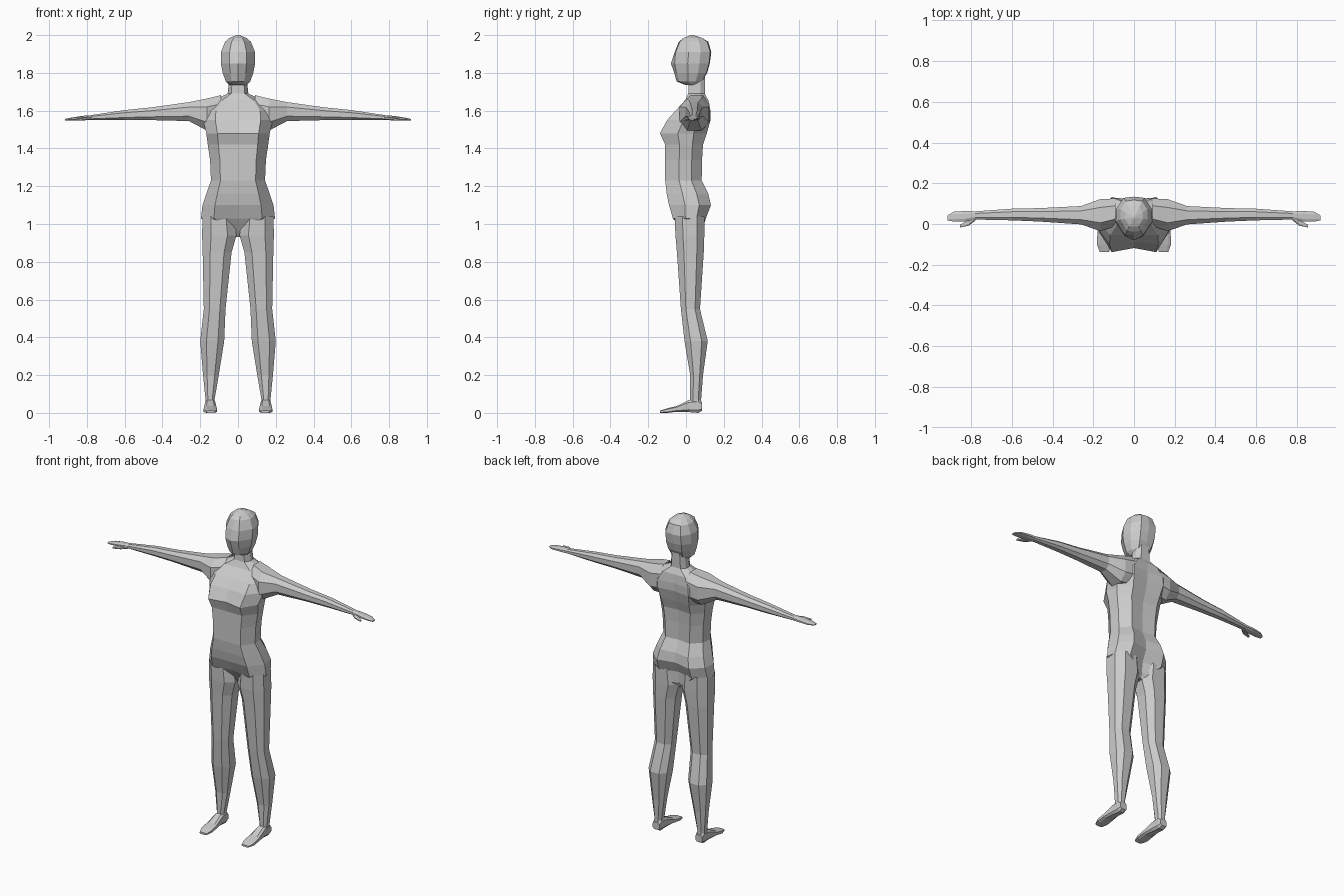
import bpy, bmesh, math

skin = bpy.data.materials.new("plain grey")
skin.diffuse_color = (0.6, 0.6, 0.6, 1)


def loft(name, rings, cap_start=False, cap_end=False, mirror=False):
    """Skin a list of equal-length point rings with flat quads."""
    bm = bmesh.new()
    loops = [[bm.verts.new(p) for p in ring] for ring in rings]
    n = len(loops[0])
    for a, b in zip(loops, loops[1:]):
        for i in range(n):
            j = (i + 1) % n
            bm.faces.new((a[i], a[j], b[j], b[i]))
    if cap_start:
        bm.faces.new(loops[0][::-1])
    if cap_end:
        bm.faces.new(loops[-1])
    bmesh.ops.recalc_face_normals(bm, faces=bm.faces)
    mesh = bpy.data.meshes.new(name)
    bm.to_mesh(mesh)
    bm.free()
    mesh.materials.append(skin)
    obj = bpy.data.objects.new(name, mesh)
    bpy.context.collection.objects.link(obj)
    if mirror:
        obj.modifiers.new("mirror", 'MIRROR').use_mirror_merge = False
    return obj


def body_ring(z, w, yf, yb, dip_f=0.0, dip_b=0.0, panel=0.65):
    """Symmetric ten-point section with optional centre dips."""
    d = yb - yf
    half = [(panel * w, yf), (w, yf + 0.38 * d), (0.95 * w, yf + 0.72 * d), (0.58 * w, yb)]
    pts = [(0, yf + dip_f)] + half + [(0, yb - dip_b)] + [(-x, y) for x, y in half[::-1]]
    return [(x, y, z) for x, y in pts]


def octagon(a0, a1, b0, b1, place, k=0.48):
    """Eight-sided section fitted to a rectangle."""
    ca, cb, ra, rb = (a0 + a1) / 2, (b0 + b1) / 2, (a1 - a0) / 2, (b1 - b0) / 2
    unit = [(k, -1), (1, -k), (1, k), (k, 1), (-k, 1), (-1, k), (-1, -k), (-k, -1)]
    return [place(ca + u * ra, cb + v * rb) for u, v in unit]


# Torso and neck: z, half width, front, back, front dip, back dip
torso = [
    (0.93, 0.03, 0.01, 0.06, 0, 0),
    (0.96, 0.07, -0.01, 0.085, 0, 0.015),
    (1.03, 0.196, -0.07, 0.105, 0.02, 0.03),
    (1.10, 0.188, -0.09, 0.132, 0, 0.025),
    (1.16, 0.168, -0.102, 0.118, 0, 0.015),
    (1.23, 0.143, -0.11, 0.083, 0, 0.01),
    (1.34, 0.148, -0.11, 0.085, 0, 0.01),
    (1.42, 0.16, -0.11, 0.09, 0, 0.01),
    (1.48, 0.168, -0.138, 0.11, 0.02, 0.01),
    (1.55, 0.185, -0.10, 0.13, 0.012, 0.012),
    (1.60, 0.18, -0.055, 0.13, 0, 0.01),
    (1.655, 0.13, -0.005, 0.118, 0, 0),
    (1.69, 0.055, 0.012, 0.10, 0, 0),
    (1.78, 0.045, 0.015, 0.10, 0, 0),
]
loft("torso", [body_ring(*r) for r in torso], cap_start=True)

# Head, with the nose ridge in front
head = [
    (1.735, 0.045, 0.0, 0.07, 0, 0, 0.6),
    (1.755, 0.065, -0.035, 0.085, -0.015, 0, 0.5),
    (1.80, 0.081, -0.05, 0.108, -0.012, -0.004, 0.5),
    (1.85, 0.091, -0.06, 0.122, -0.02, -0.004, 0.5),
    (1.91, 0.09, -0.055, 0.128, -0.005, -0.006, 0.5),
    (1.965, 0.068, -0.033, 0.112, -0.005, -0.006, 0.5),
    (1.985, 0.045, -0.012, 0.085, 0, 0, 0.5),
    (2.0, 0.006, 0.025, 0.04, 0, 0, 0.5),
]
loft("head", [body_ring(*r) for r in head], cap_start=True, cap_end=True)

# Legs: z, inner, outer, front, back
leg = [
    (1.04, 0.02, 0.188, -0.06, 0.098),
    (0.94, 0.008, 0.190, -0.056, 0.097),
    (0.85, 0.034, 0.187, -0.048, 0.094),
    (0.55, 0.066, 0.181, -0.027, 0.074),
    (0.38, 0.073, 0.200, -0.008, 0.115),
    (0.20, 0.102, 0.185, 0.022, 0.090),
    (0.07, 0.124, 0.172, 0.022, 0.080),
    (0.03, 0.122, 0.172, 0.015, 0.084),
]
loft("leg", [octagon(x0, x1, y0, y1, lambda x, y, z=z: (x, y, z))
             for z, x0, x1, y0, y1 in leg], cap_end=True, mirror=True)

# Feet: y, inner, outer, bottom, top
foot = [
    (0.085, 0.125, 0.170, 0.012, 0.055),
    (0.065, 0.121, 0.173, 0.0, 0.075),
    (0.015, 0.120, 0.174, 0.004, 0.068),
    (-0.05, 0.113, 0.180, 0.006, 0.036),
    (-0.10, 0.112, 0.182, 0.0, 0.024),
    (-0.138, 0.122, 0.168, 0.0, 0.012),
]
loft("foot", [octagon(x0, x1, z0, z1, lambda x, z, y=y: (x, y, z), 0.6)
              for y, x0, x1, z0, z1 in foot], True, True, mirror=True)

# Arms and hands: x, front, back, bottom, top
arm = [
    (0.09, -0.01, 0.125, 0 + 1.50, 1.682),
    (0.165, -0.035, 0.122, 1.495, 1.664),
    (0.26, -0.002, 0.088, 1.545, 1.645),
    (0.46, 0.012, 0.078, 1.55, 1.617),
    (0.60, 0.018, 0.075, 1.55, 1.603),
    (0.78, 0.022, 0.062, 1.55, 1.576),
    (0.83, 0.012, 0.064, 1.549, 1.572),
    (0.885, 0.012, 0.060, 1.549, 1.563),
    (0.915, 0.018, 0.042, 1.549, 1.556),
]
loft("arm", [octagon(y0, y1, z0, z1, lambda y, z, x=x: (x, y, z))
             for x, y0, y1, z0, z1 in arm], cap_end=True, mirror=True)

# Thumbs
thumb = [
    (0.775, 0.02, 0.045, 1.552, 1.570),
    (0.81, -0.008, 0.02, 1.549, 1.565),
    (0.855, -0.017, -0.004, 1.547, 1.557),
]
loft("thumb", [octagon(y0, y1, z0, z1, lambda y, z, x=x: (x, y, z))
               for x, y0, y1, z0, z1 in thumb], True, True, mirror=True)
